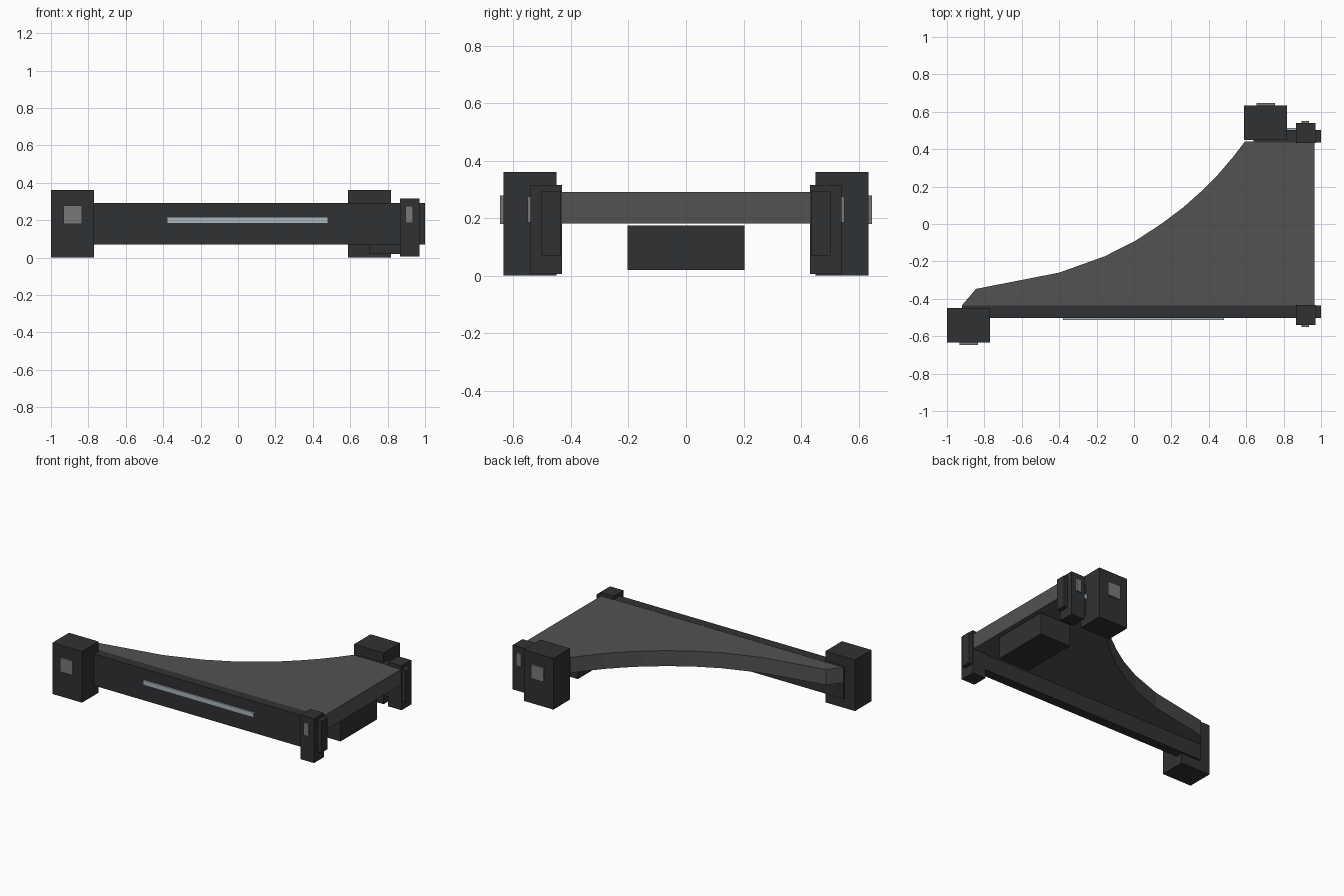
import bpy, bmesh

if "Cube" in bpy.data.objects:
    bpy.data.objects.remove(bpy.data.objects["Cube"])


def material(name, rgb):
    m = bpy.data.materials.new(name)
    m.diffuse_color = (*rgb, 1)
    m.use_nodes = True
    m.node_tree.nodes["Principled BSDF"].inputs["Base Color"].default_value = m.diffuse_color
    return m


DARK = material("dark", (0.03, 0.031, 0.033))
DECK = material("deck_grey", (0.085, 0.085, 0.087))
PAD = material("pad_grey", (0.19, 0.19, 0.19))
LIGHT = material("light_strip", (0.40, 0.46, 0.50))


def prism(name, outline, z0, z1, mat):
    """Extrude an xy outline from z0 to z1."""
    bm = bmesh.new()
    face = bm.faces.new([bm.verts.new((x, y, z0)) for x, y in outline])
    ext = bmesh.ops.extrude_face_region(bm, geom=[face])
    top = [v for v in ext["geom"] if isinstance(v, bmesh.types.BMVert)]
    bmesh.ops.translate(bm, verts=top, vec=(0, 0, z1 - z0))
    bmesh.ops.recalc_face_normals(bm, faces=bm.faces)
    me = bpy.data.meshes.new(name)
    bm.to_mesh(me)
    bm.free()
    me.materials.append(mat)
    ob = bpy.data.objects.new(name, me)
    bpy.context.collection.objects.link(ob)
    return ob


def box(name, x, y, z, mat=DARK):
    (x0, x1), (y0, y1) = x, y
    return prism(name, [(x0, y0), (x1, y0), (x1, y1), (x0, y1)], *z, mat)


# Deck plate with a concave sweeping edge
prism("deck", [(-0.92, -0.435), (0.965, -0.435), (0.965, 0.44), (0.592, 0.44),
               (0.535, 0.365), (0.45, 0.265), (0.36, 0.175), (0.265, 0.09),
               (0.145, 0), (0.01, -0.088), (-0.155, -0.172), (-0.40, -0.26),
               (-0.845, -0.347)], 0.182, 0.291, DECK)

# Each side: rail, light strip, large outer post, small end post, pads on the posts
for side, s, rail_x, strip_x, post_x in (
        ("front", -1, (-0.92, 1.0), (-0.38, 0.48), -1.0),
        ("back", 1, (0.64, 1.0), (0.74, 0.90), 0.588)):

    def part(name, x, y0, y1, z, mat=DARK):
        box(f"{side}_{name}", x, sorted((s * y0, s * y1)), z, mat)

    part("rail", rail_x, 0.435, 0.502, (0.07, 0.292))
    part("light_strip", strip_x, 0.49, 0.512, (0.182, 0.216), LIGHT)
    part("large_post", (post_x, post_x + 0.23), 0.45, 0.634, (0, 0.36))
    part("large_pad", (post_x + 0.068, post_x + 0.165), 0.60, 0.647, (0.18, 0.278), PAD)
    part("small_post", (0.865, 0.97), 0.432, 0.541, (0.005, 0.316))
    part("small_pad", (0.896, 0.936), 0.50, 0.552, (0.185, 0.275), PAD)

# Box hanging beneath the deck
box("under_box", (0.70, 0.94), (-0.203, 0.203), (0.02, 0.175))
